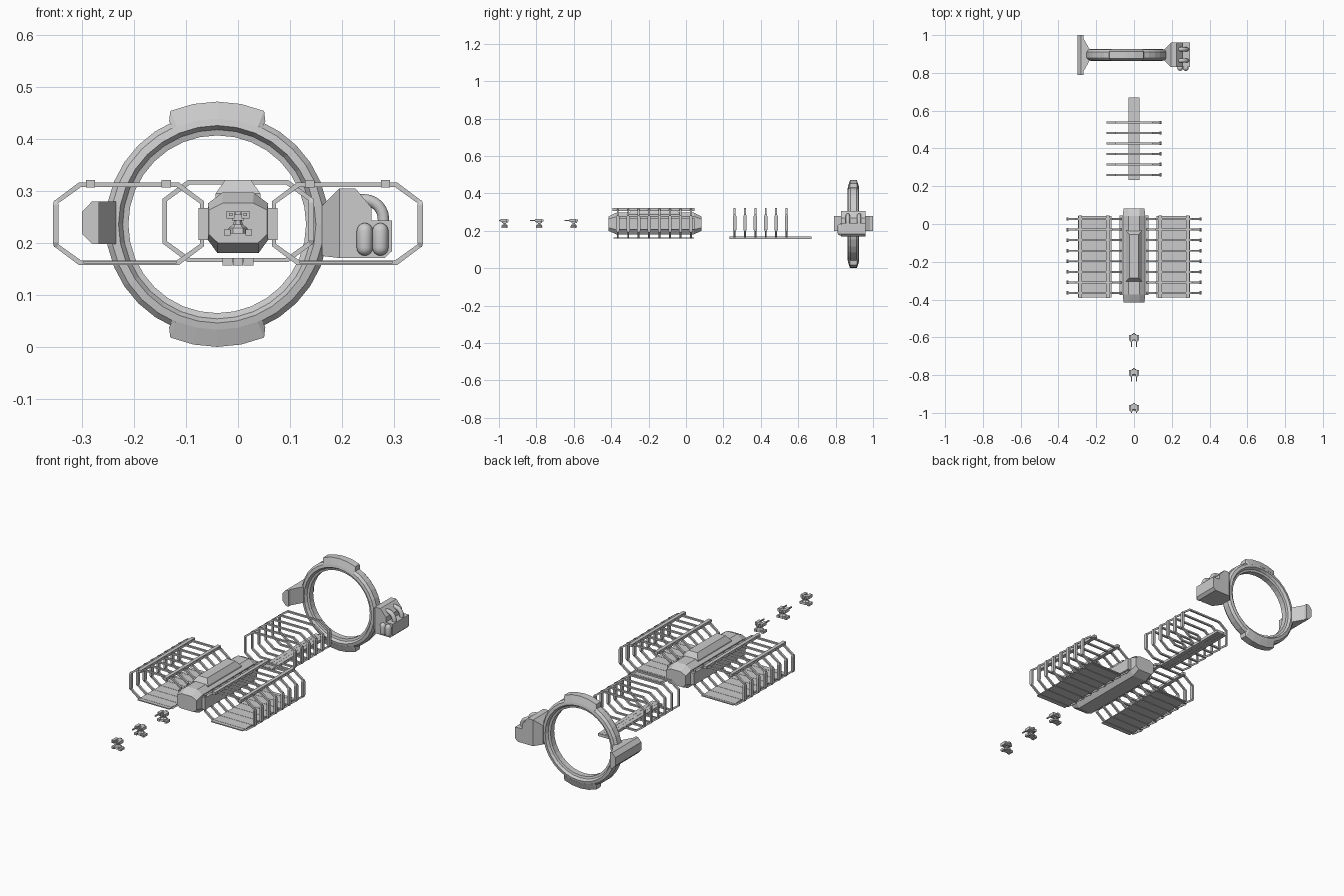
import bpy, bmesh
from math import sin, cos, pi, radians
from mathutils import Vector

if "Cube" in bpy.data.objects:
    bpy.data.objects.remove(bpy.data.objects["Cube"])


def finish(name, bm, smooth=False):
    bmesh.ops.recalc_face_normals(bm, faces=bm.faces[:])
    me = bpy.data.meshes.new(name)
    bm.to_mesh(me)
    bm.free()
    ob = bpy.data.objects.new(name, me)
    bpy.context.collection.objects.link(ob)
    if smooth:
        bpy.context.view_layer.objects.active = ob
        ob.select_set(True)
        bpy.ops.object.shade_smooth_by_angle(angle=radians(40))
        ob.select_set(False)
    return ob


def loft(bm, sections, closed=False):
    """Skin a list of equal-length closed sections; cap the ends unless closed."""
    rows = [[bm.verts.new(p) for p in s] for s in sections]
    n = len(rows[0])
    pairs = list(zip(rows, rows[1:])) + ([(rows[-1], rows[0])] if closed else [])
    for a, b in pairs:
        for i in range(n):
            j = (i + 1) % n
            bm.faces.new((a[i], a[j], b[j], b[i]))
    if not closed:
        bm.faces.new(rows[0])
        bm.faces.new(rows[-1])


def box(bm, x0, x1, y0, y1, z0, z1):
    loft(bm, [[(x0, y0, z), (x1, y0, z), (x1, y1, z), (x0, y1, z)] for z in (z0, z1)])


def xsec(x, y, hy, z0, z1):
    return [(x, y - hy, z0), (x, y + hy, z0), (x, y + hy, z1), (x, y - hy, z1)]


def tube(bm, path, radii, n=12):
    """Round tube along a path lying in an xz plane."""
    path = [Vector(p) for p in path]
    secs = []
    for i, p in enumerate(path):
        t = (path[min(i + 1, len(path) - 1)] - path[max(i - 1, 0)]).normalized()
        u = Vector((0, 1, 0))
        w = t.cross(u)
        secs.append([p + radii[i] * (u * cos(2 * pi * k / n) + w * sin(2 * pi * k / n))
                     for k in range(n)])
    loft(bm, secs)


# ---- docking ring
RX, RY, RZ = -0.04, 0.895, 0.236


def on_ring(a, r, y):
    return (RX + r * sin(a), RY + y, RZ + r * cos(a))


prof = [(.215, -.016), (.205, -.028), (.19, -.031), (.182, -.018), (.171, -.015)]
prof += [(r, -y) for r, y in reversed(prof)]
bm = bmesh.new()
loft(bm, [[on_ring(2 * pi * k / 32, r, y) for r, y in prof] for k in range(32)], True)
finish("ring", bm)

# bumper pads at top and bottom of the ring
for name, base in (("top_pad", 0), ("bottom_pad", pi)):
    bm = bmesh.new()
    secs = []
    for deg, r in ((-25, .219), (-22.5, .236), (-11.25, .236), (0, .236),
                   (11.25, .236), (22.5, .236), (25, .219)):
        a = base + radians(deg)
        secs.append([on_ring(a, .203, -.029), on_ring(a, r, -.018),
                     on_ring(a, r, .018), on_ring(a, .203, .029)])
    loft(bm, secs)
    finish(name, bm)

# left bracket: wide plate and tapered neck
bm = bmesh.new()
loft(bm, [xsec(-.30, RY, .105, .218, .26), xsec(-.281, RY, .105, .198, .28),
          xsec(-.268, RY, .105, .198, .28)])
loft(bm, [xsec(-.269, RY, .09, .198, .28), xsec(-.235, RY, .03, .198, .28)])
finish("side_bracket", bm)

# right machinery block
bm = bmesh.new()
loft(bm, [xsec(.162, RY, .03, .175, .272), xsec(.195, RY, .065, .171, .305),
          xsec(.226, RY, .065, .171, .305), xsec(.257, RY, .065, .171, .268)])
loft(bm, [xsec(.256, RY, .065, .171, .243), xsec(.282, RY, .065, .171, .243),
          xsec(.296, RY, .065, .184, .243)])
finish("machinery_block", bm)

# bent pipes and tanks on the block
for i, y in enumerate((.865, .925)):
    path = [(.235, y, .283)] + [(.243 + .037 * sin(a), y, .246 + .037 * cos(a))
                                for a in [k * pi / 12 for k in range(7)]] + [(.28, y, .236)]
    bm = bmesh.new()
    tube(bm, path, [.011] * len(path))
    finish(f"pipe_{i + 1}", bm, True)
for i, x in enumerate((.244, .274)):
    r, path, radii = .0155, [], []
    for c, lo in ((.191, -pi / 2), (.223, 0)):
        for k in range(5):
            a = lo + k * pi / 8
            path.append((x, .826, c + r * sin(a)))
            radii.append(max(r * cos(a), .0005))
    bm = bmesh.new()
    tube(bm, path, radii)
    finish(f"tank_{i + 1}", bm, True)


# ---- rib cages
def ribs(name, cx, cz, ys, side):
    """Octagonal hoops with a thick grip on one side."""
    bm = bmesh.new()
    w, h, d = .145, .079, .005
    octo = [(w, .043), (.097, h), (-.097, h), (-w, .043),
            (-w, -.043), (-.097, -h), (.097, -h), (w, -.043)]
    for y in ys:
        secs = []
        for x, z in octo:
            xi, zi = x * (1 - .008 / w), z * (1 - .008 / h)
            secs.append([(cx + x, y - d, cz + z), (cx + x, y + d, cz + z),
                         (cx + xi, y + d, cz + zi), (cx + xi, y - d, cz + zi)])
        loft(bm, secs, True)
        gx = cx + side * .141
        loft(bm, [[(gx - a, y - b, cz + z), (gx + a, y - b, cz + z),
                   (gx + a, y + b, cz + z), (gx - a, y + b, cz + z)]
                  for z, a, b in ((-.045, .003, .005), (-.036, .0055, .009),
                                  (.036, .0055, .009), (.045, .003, .005))])
    return finish(name, bm)


ribs("middle_ribs", 0, .242, [.26 + .0555 * k for k in range(6)], 1)
for i in (-1, 0, 1):
    bm = bmesh.new()
    box(bm, i * .02 - .0095, i * .02 + .0095, .232, .67, .157, .171)
    finish(f"spine_beam_{i + 2}", bm)

for side, label in ((-1, "left"), (1, "right")):
    ribs(label + "_ribs", side * .21, .237, [-.365 + .0559 * k for k in range(8)], side)
    # floor panel and two top rails
    bm = bmesh.new()
    a, b = sorted((side * .118, side * .297))
    box(bm, a, b, -.388, .042, .16, .165)
    finish(label + "_floor", bm)
    bm = bmesh.new()
    for x in (.138, .284):
        box(bm, side * x - .009, side * x + .009, -.393, .045, .307, .321)
    finish(label + "_rails", bm)
    # side plate of the hull
    bm = bmesh.new()
    a, b = sorted((side * .05, side * .076))
    box(bm, a, b, -.375, .045, .206, .267)
    finish(label + "_hull_plate", bm)

# ---- central hull with chamfered ends
half = [(.03, .297), (.058, .276), (.058, .206), (.04, .181)]
outline = half + [(-x, z) for x, z in reversed(half)]
bm = bmesh.new()
loft(bm, [[(x * fx, y, .238 + (z - .238) * f) for x, z in outline]
          for y, fx, f in ((-.415, .97, .66), (-.372, 1, 1), (.042, 1, 1), (.083, .97, .66))])
finish("hull", bm)

# raised roof hatch
bm = bmesh.new()
loft(bm, [[(-a, y0, z), (a, y0, z), (a, y1, z), (-a, y1, z)] for a, y0, y1, z in
          ((.043, -.305, -.035, .285), (.043, -.305, -.035, .295), (.025, -.285, -.055, .321))])
finish("roof_hatch", bm)

# ---- three small turrets
for n, (y, barrel) in enumerate(((-.60, .05), (-.785, .05), (-.97, .03))):
    bm = bmesh.new()
    loft(bm, [[(r * cos(k * pi / 3), y + r * sin(k * pi / 3), z) for k in range(6)]
              for z, r in ((.218, .02), (.229, .018), (.236, .009), (.246, .007))])
    box(bm, -.012, .012, y - .013, y + .016, .243, .255)
    box(bm, -.006, .006, y - .004, y + .022, .25, .261)
    for s in (-1, 1):
        a, b = sorted((s * .014, s * .027))
        box(bm, a, b, y - .017, y + .012, .214, .226)
        a, b = sorted((s * .007, s * .022))
        box(bm, a, b, y - .022, y + .012, .247, .262)
        box(bm, s * .014 - .003, s * .014 + .003, y - barrel, y - .02, .252, .258)
    finish(f"turret_{n + 1}", bm)
